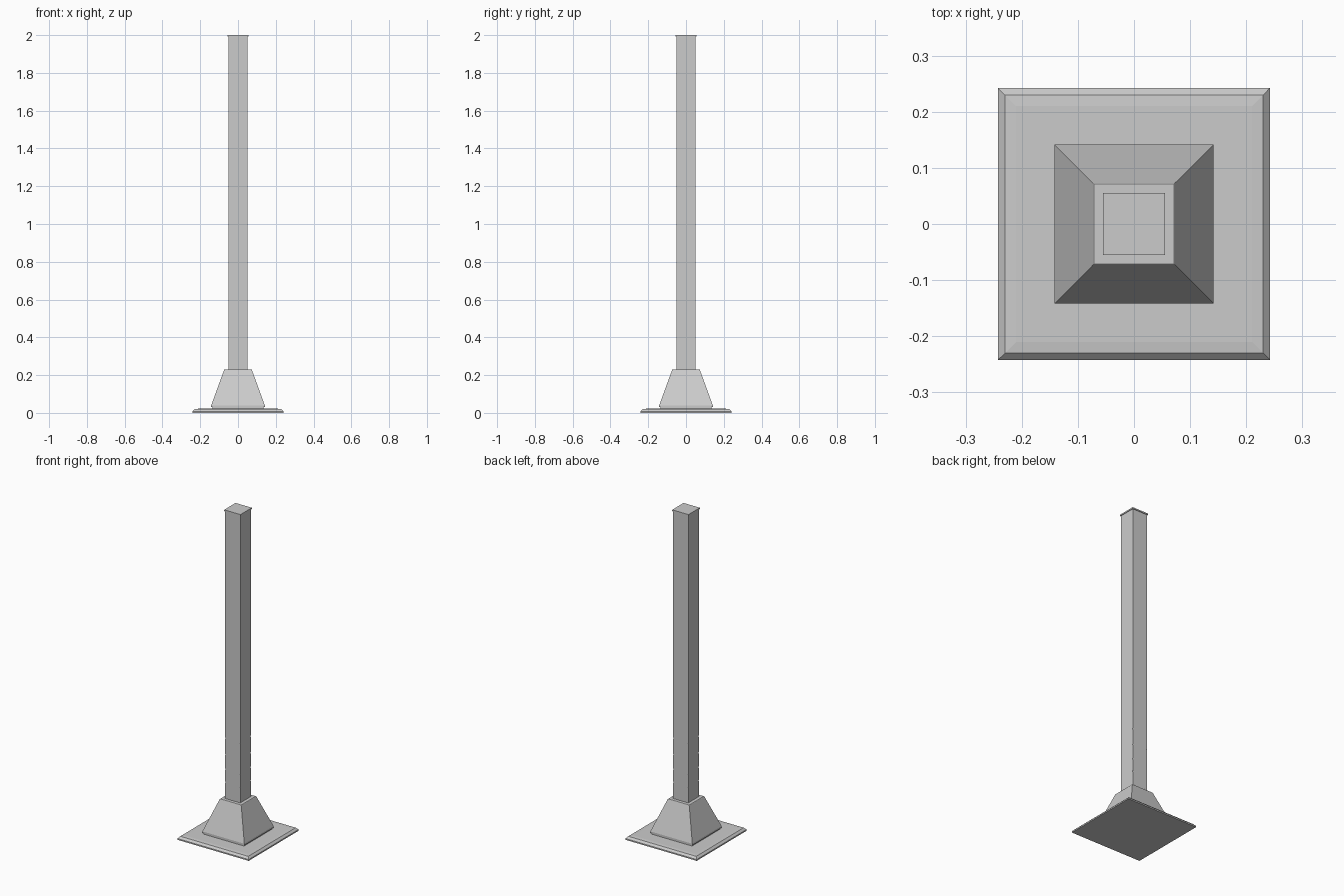
import bpy, bmesh
from math import pi

if "Cube" in bpy.data.objects:
    bpy.data.objects.remove(bpy.data.objects["Cube"])


def square_loft(name, profile):
    """Stack square rings given as (half_width, z) and cap both ends."""
    bm = bmesh.new()
    rings = [[bm.verts.new((sx * h, sy * h, z))
              for sx, sy in ((-1, -1), (1, -1), (1, 1), (-1, 1))]
             for h, z in profile]
    for a, b in zip(rings, rings[1:]):
        for i in range(4):
            j = (i + 1) % 4
            bm.faces.new((a[i], a[j], b[j], b[i]))
    bm.faces.new(rings[0][::-1])
    bm.faces.new(rings[-1])
    mesh = bpy.data.meshes.new(name)
    bm.to_mesh(mesh)
    bm.free()
    obj = bpy.data.objects.new(name, mesh)
    bpy.context.collection.objects.link(obj)
    return obj


# Floor plate with chamfered rim and a barely raised centre
square_loft("base_plate", [(0.242, 0), (0.242, 0.008), (0.230, 0.020),
                           (0.210, 0.022)])

# Tapered foot with a recessed shadow line below it
square_loft("foot_skirt", [(0.136, 0.020), (0.136, 0.034)])
square_loft("tapered_foot", [(0.142, 0.030), (0.142, 0.040), (0.073, 0.229),
                             (0.071, 0.231), (0.056, 0.231)])

# Square post
post = square_loft("post", [(0.051, 0.22), (0.051, 1.993)])

# Shallow worn nicks on the lower post corners
bm = bmesh.new()
for z in (0.33, 0.41, 0.50, 0.60):
    for sx in (-1, 1):
        for sy in (-1, 1):
            made = bmesh.ops.create_cube(bm, size=0.008)["verts"]
            bmesh.ops.translate(bm, verts=made,
                                vec=(sx * 0.0525, sy * 0.0525, z))
mesh = bpy.data.meshes.new("nick_cutter")
bm.to_mesh(mesh)
bm.free()
cutter = bpy.data.objects.new("nick_cutter", mesh)
bpy.context.collection.objects.link(cutter)
cutter.hide_render = True
cutter.hide_viewport = False
cutter.display_type = 'WIRE'
mod = post.modifiers.new("nicks", 'BOOLEAN')
mod.operation = 'DIFFERENCE'
mod.object = cutter
mod.solver = 'EXACT'
bpy.context.view_layer.objects.active = post
post.select_set(True)
bpy.ops.object.modifier_apply(modifier=mod.name)
bpy.data.objects.remove(cutter)

# Thin overhanging top cap
square_loft("top_cap", [(0.055, 1.992), (0.055, 2.0)])
